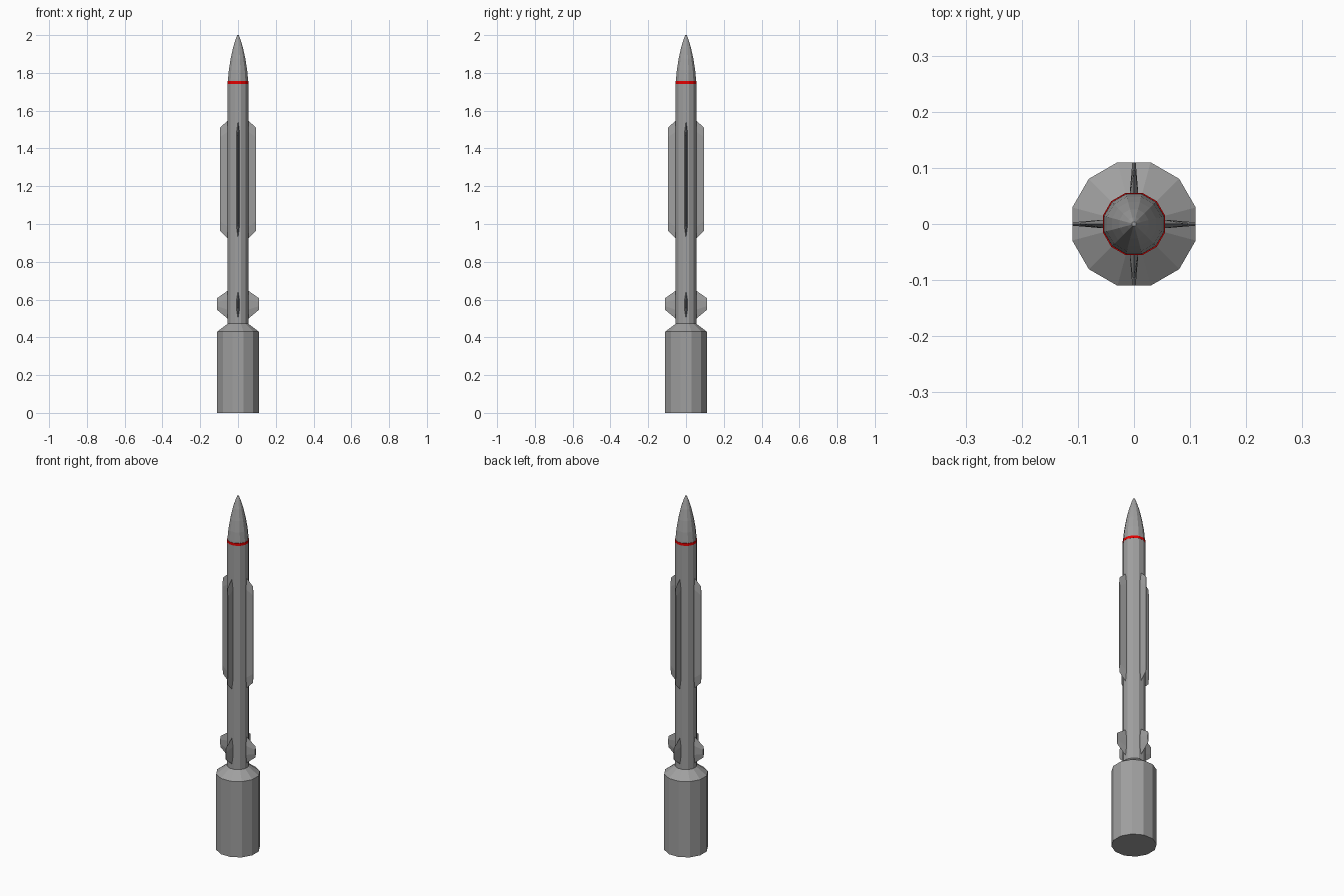
import bpy, bmesh, math
from mathutils import Matrix

if "Cube" in bpy.data.objects:
    bpy.data.objects.remove(bpy.data.objects["Cube"])

SIDES = 12


def material(name, rgb):
    m = bpy.data.materials.new(name)
    m.diffuse_color = (*rgb, 1)
    m.use_nodes = True
    m.node_tree.nodes["Principled BSDF"].inputs["Base Color"].default_value = m.diffuse_color
    return m


grey = material("grey_metal", (0.35, 0.35, 0.35))
red = material("red_band", (0.8, 0.0, 0.0))


def finish(bm, name, mat):
    bmesh.ops.recalc_face_normals(bm, faces=bm.faces)
    me = bpy.data.meshes.new(name)
    bm.to_mesh(me)
    bm.free()
    me.materials.append(mat)
    ob = bpy.data.objects.new(name, me)
    bpy.context.collection.objects.link(ob)
    return ob


def turned(name, profile, mat):
    """Closed 12-sided solid; profile is (distance to flat side, z)."""
    bm = bmesh.new()
    rings = []
    for flat, z in profile:
        r = flat / math.cos(math.pi / SIDES)
        rings.append([bm.verts.new((r * math.cos(a), r * math.sin(a), z))
                      for a in (2 * math.pi * (i + 0.5) / SIDES for i in range(SIDES))])
    for lo, hi in zip(rings, rings[1:]):
        for i in range(SIDES):
            j = (i + 1) % SIDES
            bm.faces.new((lo[i], lo[j], hi[j], hi[i]))
    bm.faces.new(rings[0])
    bm.faces.new(rings[-1])
    return finish(bm, name, mat)


def fins(name, root, tip, mat):
    """Four tapered fins; root and tip are (x, half thickness, z low, z high, bevel)."""
    bm = bmesh.new()
    for k in range(4):
        rot = Matrix.Rotation(k * math.pi / 2, 4, 'Z')
        loops = []
        for x, t, lo, hi, b in (root, tip):
            outline = [(0, lo), (t, lo + b), (t, hi - b), (0, hi), (-t, hi - b), (-t, lo + b)]
            vs = [bm.verts.new((x, y, z)) for y, z in outline]
            bmesh.ops.transform(bm, matrix=rot, verts=vs)
            loops.append(vs)
        a, c = loops
        for i in range(6):
            j = (i + 1) % 6
            bm.faces.new((a[i], a[j], c[j], c[i]))
        bm.faces.new(a)
        bm.faces.new(c)
    return finish(bm, name, mat)


# Wide booster with sloped shoulder, slim body and pointed nose
turned("booster", [(0.11, 0), (0.11, 0.43), (0.055, 0.472)], grey)
turned("body", [(0.055, 0.465), (0.055, 1.745)], grey)
turned("nose", [(0.054, 1.745), (0.053, 1.765), (0.0485, 1.815), (0.039, 1.875),
                (0.026, 1.935), (0.012, 1.98), (0.004, 2.0)], grey)
# Thin painted band under the nose
turned("nose_band", [(0.0555, 1.742), (0.0555, 1.756)], red)

# Long strakes and short tail fins
fins("long_fin", (0.05, 0.008, 0.92, 1.552, 0.06), (0.095, 0.003, 0.965, 1.51, 0.05), grey)
fins("tail_fin", (0.05, 0.008, 0.495, 0.65, 0.05), (0.11, 0.003, 0.545, 0.608, 0.02), grey)
